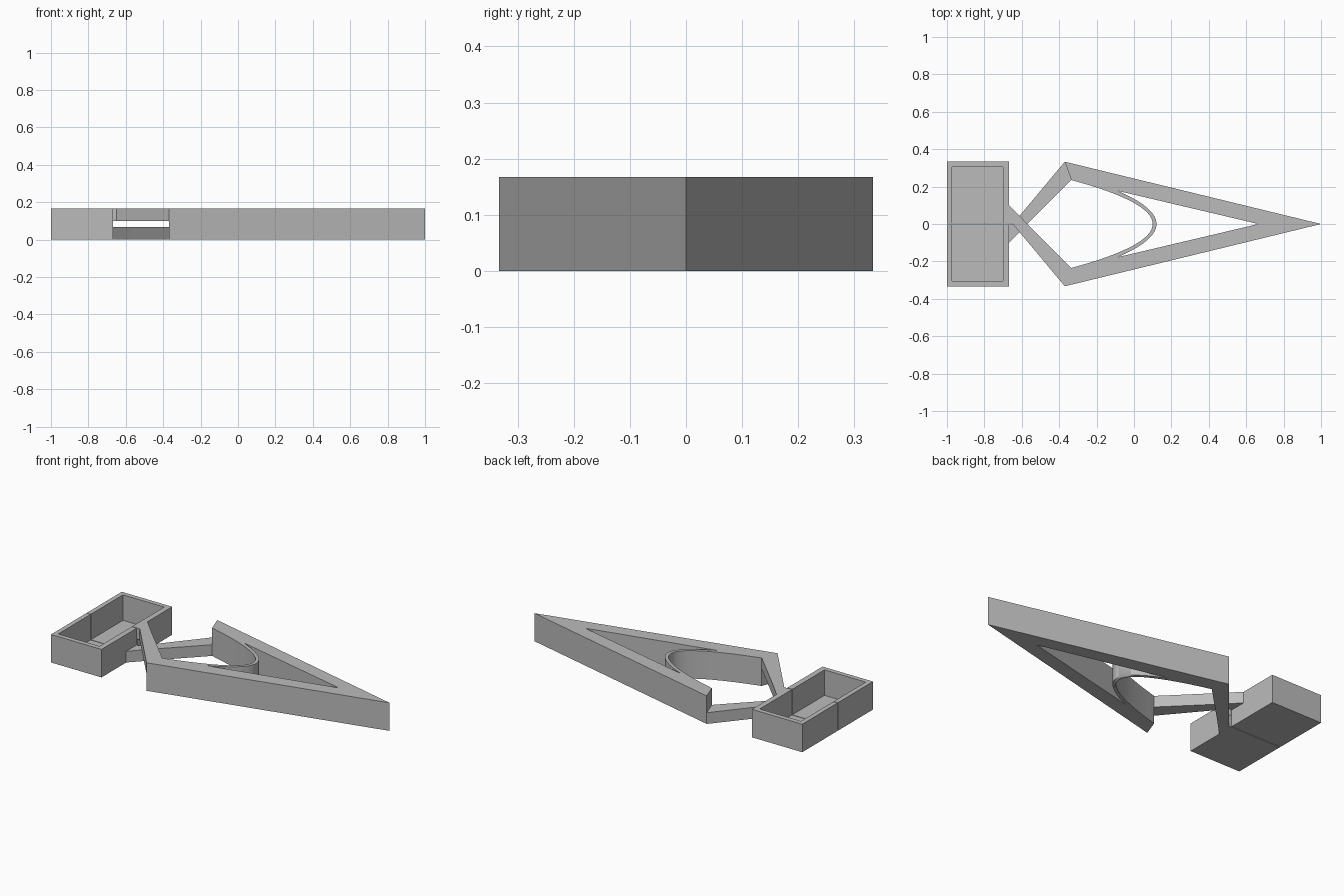
import bpy, bmesh

if "Cube" in bpy.data.objects:
    bpy.data.objects.remove(bpy.data.objects["Cube"], do_unlink=True)

HEIGHT = 0.167
ARM = 0.067
grey = bpy.data.materials.new("plain grey")
grey.use_nodes = True
grey.diffuse_color = (0.5, 0.5, 0.5, 1)
grey.node_tree.nodes["Principled BSDF"].inputs["Base Color"].default_value = (0.5, 0.5, 0.5, 1)


def prism(name, outline, z0, z1):
    """Extrude a flat outline from z0 up to z1."""
    bm = bmesh.new()
    face = bm.faces.new([bm.verts.new((x, y, z0)) for x, y in outline])
    up = bmesh.ops.extrude_face_region(bm, geom=[face])["geom"]
    for v in up:
        if isinstance(v, bmesh.types.BMVert):
            v.co.z = z1
    bmesh.ops.recalc_face_normals(bm, faces=bm.faces)
    mesh = bpy.data.meshes.new(name)
    bm.to_mesh(mesh)
    bm.free()
    mesh.materials.append(grey)
    obj = bpy.data.objects.new(name, mesh)
    bpy.context.collection.objects.link(obj)
    return obj


def cut(obj, cutter):
    mod = obj.modifiers.new("cut", "BOOLEAN")
    mod.object = cutter
    mod.solver = "EXACT"
    cutter.hide_render = True
    cutter.hide_viewport = True
    cutter.display_type = "WIRE"


def parabola(tip, base, half, steps=32):
    """Points from +half to -half on a sideways parabola."""
    ys = [half - 2 * half * i / steps for i in range(steps + 1)]
    return [(tip - (tip - base) * (y / half) ** 2, y) for y in ys]


def smooth(obj):
    bpy.ops.object.select_all(action="DESELECT")
    obj.select_set(True)
    bpy.context.view_layer.objects.active = obj
    bpy.ops.object.shade_smooth_by_angle(angle=0.5)


# Pointed jaw frame with a curved spring bridge
jaw_frame = prism("jaw_frame", [(1, 0), (-0.37, 0.333)] + parabola(0.1, -0.335, 0.235)
                  + [(-0.37, -0.333)], 0, HEIGHT)
smooth(jaw_frame)
jaw_opening = prism("jaw_opening_cutter", [(0.665, 0)] + parabola(0.12, -0.09, 0.178), -0.1, 0.3)
smooth(jaw_opening)
cut(jaw_frame, jaw_opening)

# Crossing arms (one high, one low) and the tray half each one carries
for name, side, z0 in (("upper", 1, HEIGHT - ARM), ("lower", -1, 0)):
    arm = [(-0.37, -0.333), (-0.335, -0.235), (-0.57, 0), (-0.667, 0.1), (-0.667, 0.002), (-0.65, 0.002)]
    prism(name + "_arm", [(x, y * side) for x, y in arm], z0, z0 + ARM)

    tray = [(-1, 0.002), (-0.667, 0.002), (-0.667, 0.333), (-1, 0.333)]
    tray_half = prism(name + "_tray_half", [(x, y * side) for x, y in tray], 0, HEIGHT)
    hollow = [(-0.972, -0.1), (-0.7, -0.1), (-0.7, 0.305), (-0.972, 0.305)]
    cut(tray_half, prism(name + "_tray_cutter", [(x, y * side) for x, y in hollow], 0.015, 0.3))
